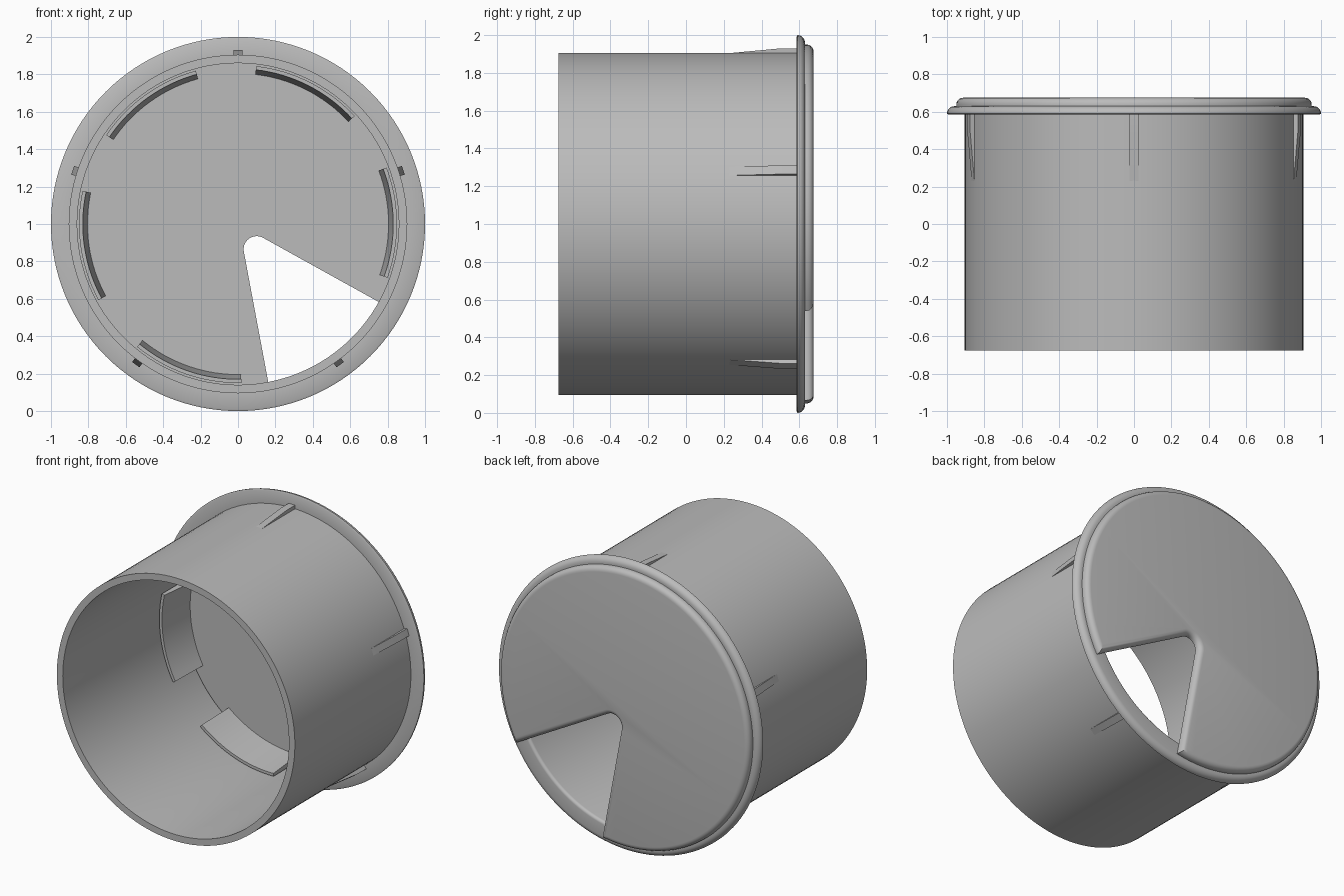
import bpy, bmesh
from math import sin, cos, pi, radians, sqrt

if "Cube" in bpy.data.objects:
    bpy.data.objects.remove(bpy.data.objects["Cube"])

grey = bpy.data.materials.new("grey plastic")
grey.use_nodes = True
grey.diffuse_color = (0.5, 0.5, 0.5, 1)
grey.node_tree.nodes["Principled BSDF"].inputs["Base Color"].default_value = grey.diffuse_color

CZ = 1.0      # height of the tube axis
SEAT = 0.63   # where cap meets flange
BACK = 0.675


def polar(r, a, y):
    """Point at radius r and angle a (radians) around the tube axis."""
    return (r * cos(a), y, CZ + r * sin(a))


def finish(bm, name):
    bmesh.ops.recalc_face_normals(bm, faces=bm.faces)
    me = bpy.data.meshes.new(name)
    bm.to_mesh(me)
    bm.free()
    me.materials.append(grey)
    ob = bpy.data.objects.new(name, me)
    bpy.context.collection.objects.link(ob)
    bpy.ops.object.select_all(action="DESELECT")
    bpy.context.view_layer.objects.active = ob
    ob.select_set(True)
    bpy.ops.object.shade_smooth_by_angle(angle=radians(30))
    return ob


def sweep(name, profile, start, end, steps):
    """Turn a closed (radius, y) profile about the axis, capping partial arcs."""
    bm = bmesh.new()
    full = end - start >= 360
    rings = []
    for i in range(steps if full else steps + 1):
        a = radians(start + (end - start) * i / steps)
        rings.append([bm.verts.new(polar(r, a, y)) for r, y in profile])
    n = len(profile)
    for i in range(steps):
        p, q = rings[i], rings[(i + 1) % len(rings)]
        for j in range(n):
            k = (j + 1) % n
            bm.faces.new((p[j], p[k], q[k], q[j]))
    if not full:
        bm.faces.new(rings[0])
        bm.faces.new(rings[-1])
    return finish(bm, name)


# Tube with a rounded flange and a softened inner lip
quarter = [i * pi / 12 for i in range(7)]
profile = [(0.86, -BACK), (0.905, -BACK), (0.905, 0.585), (0.99, 0.585)]
profile += [(0.96 + 0.04 * cos(t), 0.59 + 0.04 * sin(t)) for t in quarter]
profile += [(0.88 - 0.02 * sin(t), 0.61 + 0.02 * cos(t)) for t in quarter]
sweep("tube_and_flange", profile, 0, 360, 128)

# Cap plate outline: rim arc, then a wedge notch with a rounded tip
R_CAP, TIP_X, TIP_Z, TIP_R = 0.95, 0.10, -0.135, 0.07
LEFT, RIGHT = radians(-79.4), radians(-29)


def tip_point(a):
    return TIP_X + TIP_R * cos(a), TIP_Z + TIP_R * sin(a)


def rim_hit(p, a):
    """Where a line from p in direction a meets the cap rim."""
    b = p[0] * cos(a) + p[1] * sin(a)
    t = -b + sqrt(b * b - p[0] ** 2 - p[1] ** 2 + R_CAP ** 2)
    return p[0] + t * cos(a), p[1] + t * sin(a)


right_hit = rim_hit(tip_point(RIGHT + pi / 2), RIGHT)
left_hit = rim_hit(tip_point(LEFT - pi / 2), LEFT)
from math import atan2
a0 = atan2(right_hit[1], right_hit[0])
a1 = atan2(left_hit[1], left_hit[0]) + 2 * pi
N = 110
outline = [(R_CAP * cos(a0 + (a1 - a0) * i / N), R_CAP * sin(a0 + (a1 - a0) * i / N))
           for i in range(N + 1)]
t0, t1 = LEFT - pi / 2 + 2 * pi, RIGHT + pi / 2
outline += [tip_point(t0 + (t1 - t0) * i / 14) for i in range(15)]

bm = bmesh.new()
base = bm.faces.new([bm.verts.new((x, SEAT, CZ + z)) for x, z in outline])
top = bmesh.ops.extrude_face_region(bm, geom=[base], use_keep_orig=True)["geom"]
for v in [g for g in top if isinstance(g, bmesh.types.BMVert)]:
    v.co.y = BACK
edges = [e for e in bm.edges if all(v.co.y > BACK - 0.001 for v in e.verts)]
bmesh.ops.bevel(bm, geom=edges, offset=0.035, offset_type="OFFSET", segments=5,
                profile=0.5, affect="EDGES", clamp_overlap=False)
finish(bm, "cap")

# Five curved clips under the cap, tapering to the tip
clip = [(0.805, SEAT), (0.83, 0.36), (0.85, 0.36), (0.85, SEAT)]
for i in range(5):
    mid = 0.5 + 62.6 * i
    sweep(f"clip_{i + 1}", clip, mid - 20.3, mid + 20.3, 16)

# Five tapered ribs outside the tube, under the flange
rib = [(0.89, 0.23), (0.905, 0.23), (0.93, 0.5), (0.93, 0.59), (0.89, 0.59)]
for i in range(5):
    mid = 18 + 72 * i
    sweep(f"rib_{i + 1}", rib, mid - 1.5, mid + 1.5, 1)
